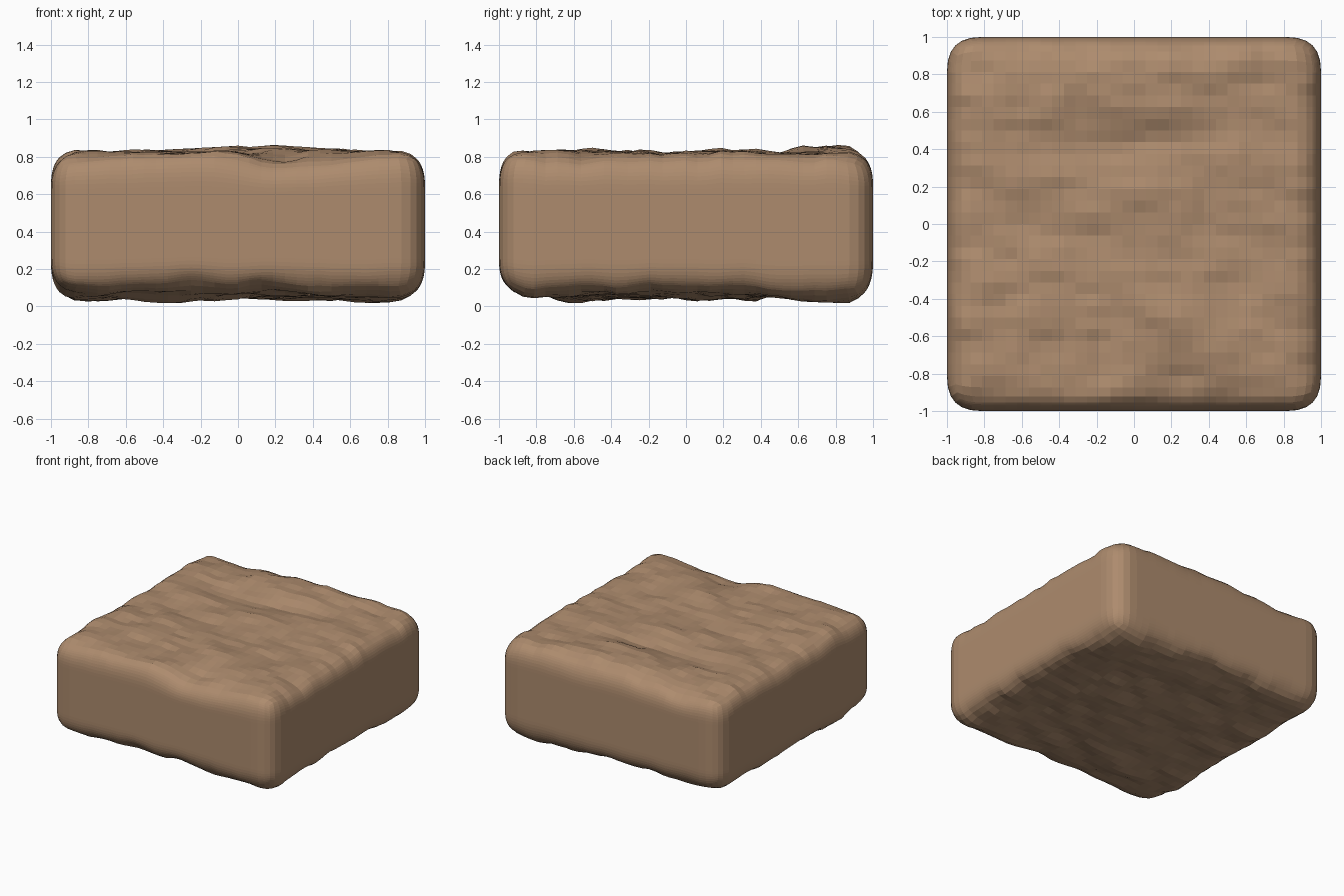
import bpy, bmesh, math
from mathutils import Vector, noise

if "Cube" in bpy.data.objects:
    bpy.data.objects.remove(bpy.data.objects["Cube"])

R = 0.2                         # edge rounding
ROUND_POWER = 2.7               # above 2 gives squarer corners
HX, HZ, MID = 1.0, 0.385, 0.44  # half width, half height, centre height


def bump(x, y, cx, cy, rx, ry, h):
    return h * math.exp(-((x - cx) / rx) ** 2 - ((y - cy) / ry) ** 2)


def rough(x, y, seed):
    # layered noise, slightly stretched along x
    a = noise.noise(Vector((x * 2.0, y * 2.8, seed)))
    b = noise.noise(Vector((x * 4.5, y * 6.5, seed + 7)))
    c = noise.noise(Vector((x * 9, y * 13, seed + 3)))
    return 0.026 * a + 0.022 * b + 0.010 * c


def top_relief(x, y):
    return (rough(x, y, 3.3) + bump(x, y, 0.1, 0.75, 0.35, 0.2, 0.03)
            + bump(x, y, 0.22, -1, 0.22, 0.25, -0.055)
            + bump(x, y, -0.12, -1, 0.15, 0.25, 0.025)
            + bump(x, y, -0.63, 1, 0.2, 0.25, -0.03)
            + bump(x, y, 0, 0.45, 0.5, 0.1, -0.02)
            + bump(x, y, -0.4, -0.05, 0.4, 0.1, -0.02)
            + bump(x, y, 1, -0.45, 0.2, 0.3, -0.02))


def bottom_relief(x, y):
    return (rough(x, y, 21.7) + bump(x, y, -0.3, -1, 0.2, 0.25, 0.05)
            + bump(x, y, 0.2, -1, 0.2, 0.25, 0.03)
            + bump(x, y, 0.65, 0.7, 0.35, 0.25, -0.03)
            + bump(x, y, -0.3, -0.55, 0.35, 0.2, -0.03)
            + bump(x, y, 1, -0.1, 0.25, 0.5, 0.02))


# Dense rounded slab
bm = bmesh.new()
bmesh.ops.create_cube(bm, size=2)
bmesh.ops.subdivide_edges(bm, edges=bm.edges[:], cuts=31, use_grid_fill=True)
half = Vector((HX, HX, HZ))
for v in bm.verts:
    p = Vector([c * h for c, h in zip(v.co, half)])
    core = Vector([max(-(h - R), min(h - R, c)) for c, h in zip(p, half)])
    d = p - core
    length = sum(abs(c) ** ROUND_POWER for c in d) ** (1 / ROUND_POWER)
    p = core + d * (R / length)
    # Uneven top and bottom, fading out down the walls
    t = min(1, abs(p.z) / HZ)
    relief = top_relief(p.x, p.y) if p.z > 0 else bottom_relief(p.x, p.y)
    # Keep the slab within its overall height
    p.z = max(0, min(0.88, p.z + MID + relief * t ** 1.5))
    v.co = p
bmesh.ops.recalc_face_normals(bm, faces=bm.faces[:])

mesh = bpy.data.meshes.new("stone_slab")
bm.to_mesh(mesh)
bm.free()
slab = bpy.data.objects.new("stone_slab", mesh)
bpy.context.collection.objects.link(slab)

mat = bpy.data.materials.new("brown_stone")
mat.diffuse_color = (0.42, 0.26, 0.155, 1)
mat.use_nodes = True
mat.node_tree.nodes["Principled BSDF"].inputs["Base Color"].default_value = mat.diffuse_color
mesh.materials.append(mat)
